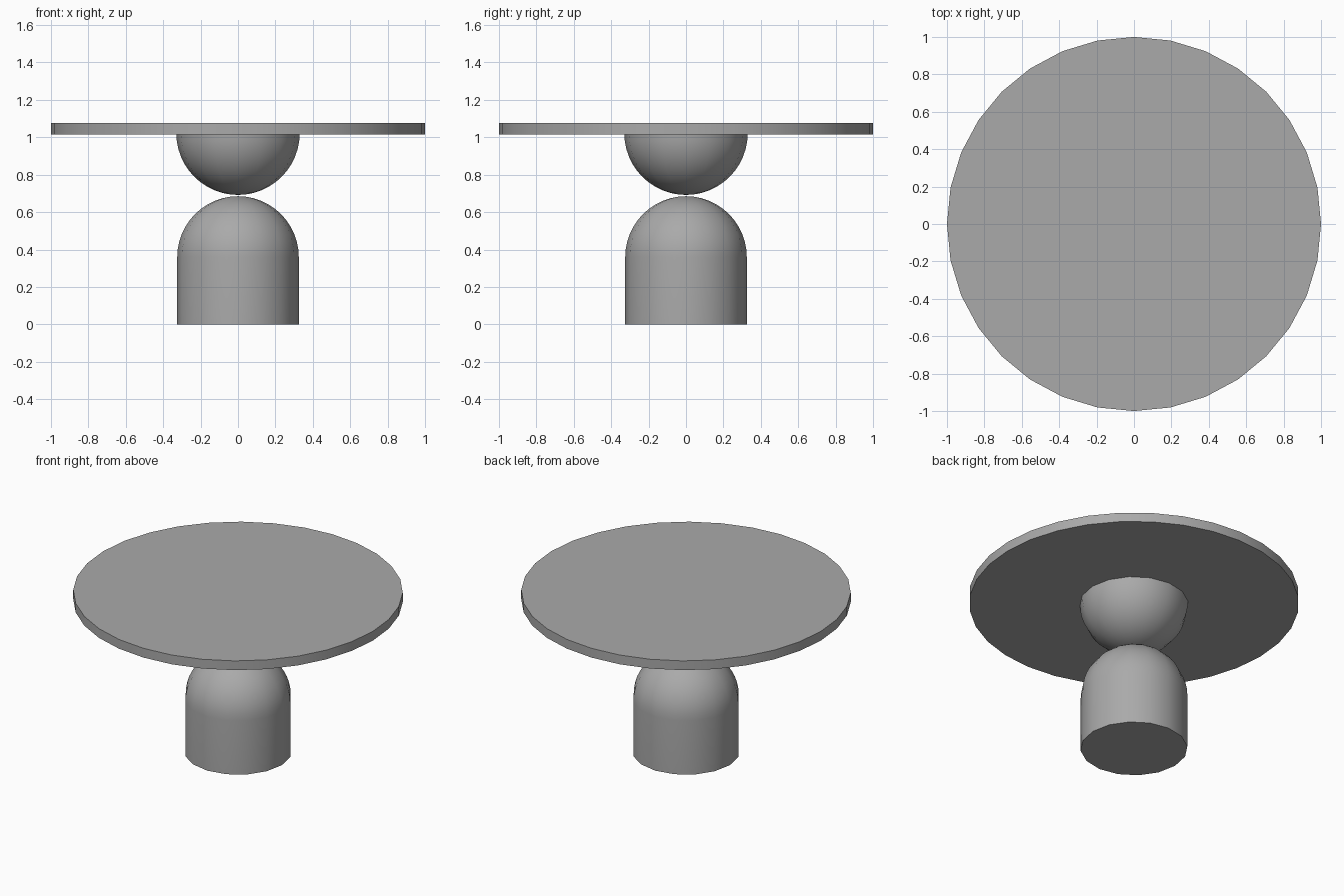
import bpy
import bmesh
from math import sin, cos, pi, radians

cube = bpy.data.objects.get("Cube")
if cube:
    bpy.data.objects.remove(cube)

grey = bpy.data.materials.new("plain grey")
grey.use_nodes = True
colour = (0.4, 0.4, 0.4, 1)
grey.diffuse_color = colour
grey.node_tree.nodes["Principled BSDF"].inputs["Base Color"].default_value = colour


def arc(radius, centre, start, end, steps=12):
    """Quarter circle of (radius, height) points, angles in degrees."""
    points = []
    for i in range(steps + 1):
        a = radians(start + (end - start) * i / steps)
        points.append((radius * cos(a), centre + radius * sin(a)))
    return points


def lathe(name, profile, sides):
    """Turn a bottom-to-top profile around z, closing both ends."""
    bm = bmesh.new()
    rings = []
    for r, z in profile:
        if r < 1e-4:
            rings.append([bm.verts.new((0, 0, z))])
        else:
            rings.append([bm.verts.new((r * cos(2 * pi * i / sides),
                                        r * sin(2 * pi * i / sides), z))
                          for i in range(sides)])
    for low, high in zip(rings, rings[1:]):
        for i in range(sides):
            j = (i + 1) % sides
            corners = [low[i % len(low)], low[j % len(low)],
                       high[j % len(high)], high[i % len(high)]]
            bm.faces.new(list(dict.fromkeys(corners)))
    if len(rings[0]) > 1:
        bm.faces.new(rings[0][::-1])
    if len(rings[-1]) > 1:
        bm.faces.new(rings[-1])
    mesh = bpy.data.meshes.new(name)
    bm.to_mesh(mesh)
    bm.free()
    mesh.materials.append(grey)
    obj = bpy.data.objects.new(name, mesh)
    bpy.context.collection.objects.link(obj)
    bpy.ops.object.select_all(action='DESELECT')
    obj.select_set(True)
    bpy.context.view_layer.objects.active = obj
    bpy.ops.object.shade_smooth_by_angle(angle=radians(35))
    return obj


# Straight column with a domed head
lathe("domed_base", [(0.325, 0)] + arc(0.325, 0.36, 0, 90), 16)

# Upturned half ball, balanced on the dome
lathe("half_ball_support", arc(0.33, 1.022, -90, 0), 16)

# Round flat top
lathe("table_top", [(1, 1.015), (1, 1.077)], 32)
